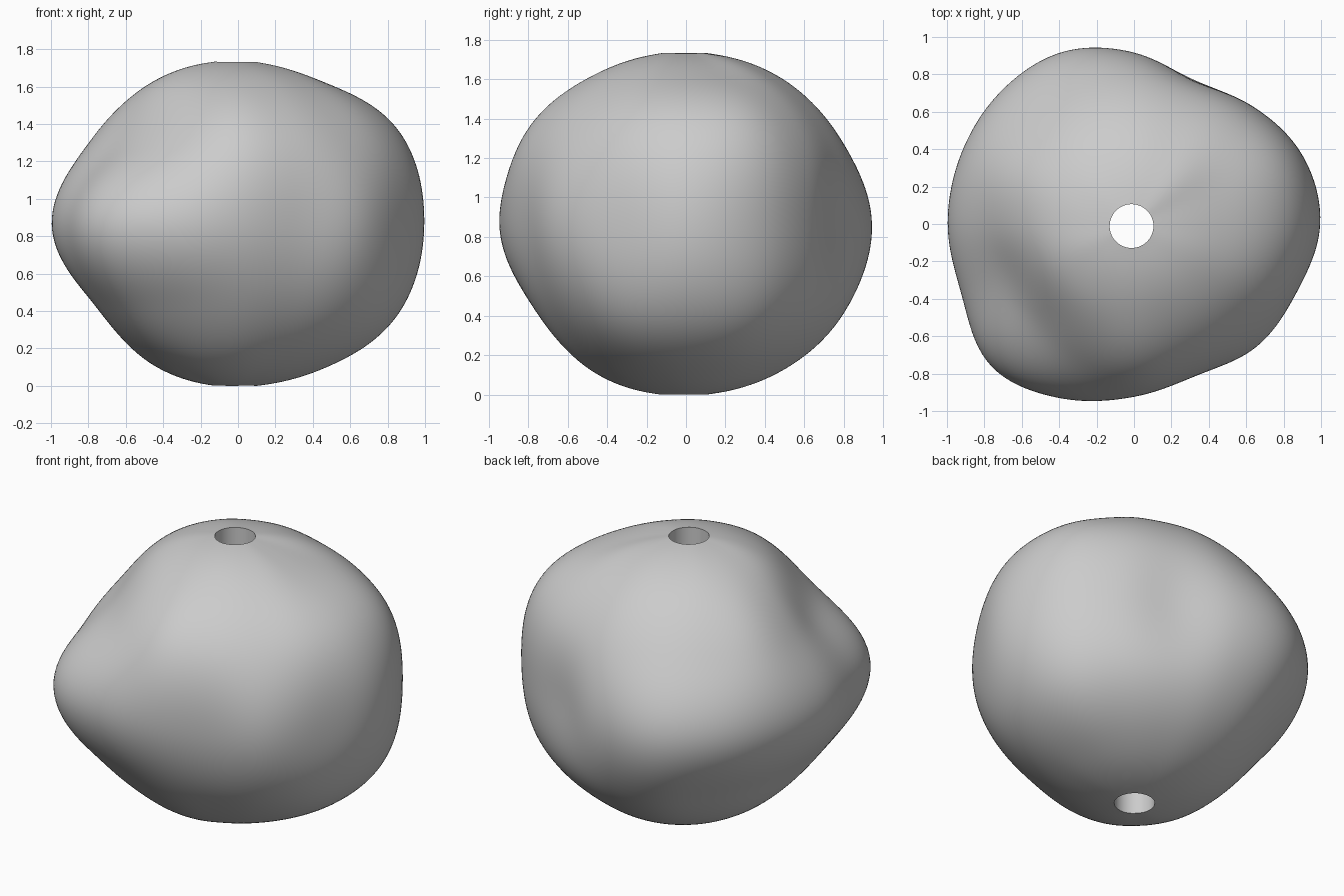
import bpy, bmesh, math

if "Cube" in bpy.data.objects:
    bpy.data.objects.remove(bpy.data.objects["Cube"])

# Radii at latitudes -60, -30, 0, 30, 60 for every 22.5 degrees round the stone
RADII = [
    (.90, .985, 1.0, .995, .885), (.90, .985, .975, 1.0, .885),
    (.89, .93, .895, .935, .895), (.885, .90, .83, .885, .885),
    (.89, .92, .92, .895, .885), (.89, .935, 1.002, .91, .885),
    (.885, .90, 1.01, .92, .89), (.88, .885, 1.002, .935, .89),
    (.88, .88, 1.002, .895, .885), (.885, .905, 1.0, .845, .885),
    (.885, .945, 1.087, .865, .88), (.89, .91, 1.015, .905, .88),
    (.885, .88, .925, .94, .885), (.875, .865, .875, .915, .885),
    (.88, .91, .932, .92, .885), (.89, .96, .945, .96, .89)]
POLE = .872
CENTRE_Z = .866
HOLE_R = .117
HOLE_X, HOLE_Y = -.014, -.012
SEG, RINGS = 160, 90


def spline(a, b, c, d, t):
    return b + .5 * t * (c - a + t * (2*a - 5*b + 4*c - d + t * (3*(b - c) + d - a)))


def radius(lat, lon):
    """Smooth radius at a latitude and longitude in degrees."""
    u = lon / 22.5
    i = int(u)
    col = [spline(*[RADII[(i + k) % 16][j] for k in (-1, 0, 1, 2)], u - i)
           for j in range(5)]
    col = [col[0], POLE] + col + [POLE, col[4]]
    v = (lat + 90) / 30
    j = min(int(v), 5)
    return spline(*col[j:j + 4], v - j)


# Lumpy outer surface, ending at the rims of the hole
bm = bmesh.new()
lat_end = 90 - math.degrees(math.asin(HOLE_R / POLE))
rings = []
for j in range(RINGS + 1):
    lat = lat_end * (2 * j / RINGS - 1)
    la = math.radians(lat)
    w = abs(math.sin(la)) ** 8
    ring = []
    for i in range(SEG):
        lon = 360 * i / SEG
        lo = math.radians(lon)
        r = radius(lat, lon)
        flat = HOLE_R if j in (0, RINGS) else r * math.cos(la)
        ring.append(bm.verts.new((flat * math.cos(lo) + w * HOLE_X,
                                  flat * math.sin(lo) + w * HOLE_Y,
                                  CENTRE_Z + r * math.sin(la))))
    rings.append(ring)

# Last pair joins the top rim to the bottom rim, making the hole wall
for a, b in zip(rings, rings[1:] + rings[:1]):
    for i in range(SEG):
        k = (i + 1) % SEG
        bm.faces.new((a[i], a[k], b[k], b[i]))

# Ease the outer surface so the lumps blend softly
inner = [v for ring in rings[1:-1] for v in ring]
for _ in range(10):
    bmesh.ops.smooth_vert(bm, verts=inner, factor=.5, use_axis_x=True,
                          use_axis_y=True, use_axis_z=True)
bmesh.ops.recalc_face_normals(bm, faces=bm.faces)

mesh = bpy.data.meshes.new("stone_bead")
bm.to_mesh(mesh)
bm.free()
bead = bpy.data.objects.new("stone_bead", mesh)
bpy.context.collection.objects.link(bead)

# Plain grey, smooth with sharp hole rims
grey = bpy.data.materials.new("grey")
grey.diffuse_color = (.6, .6, .6, 1)
grey.use_nodes = True
grey.node_tree.nodes["Principled BSDF"].inputs["Base Color"].default_value = grey.diffuse_color
mesh.materials.append(grey)
bpy.context.view_layer.objects.active = bead
bead.select_set(True)
bpy.ops.object.shade_smooth_by_angle(angle=math.radians(40))
